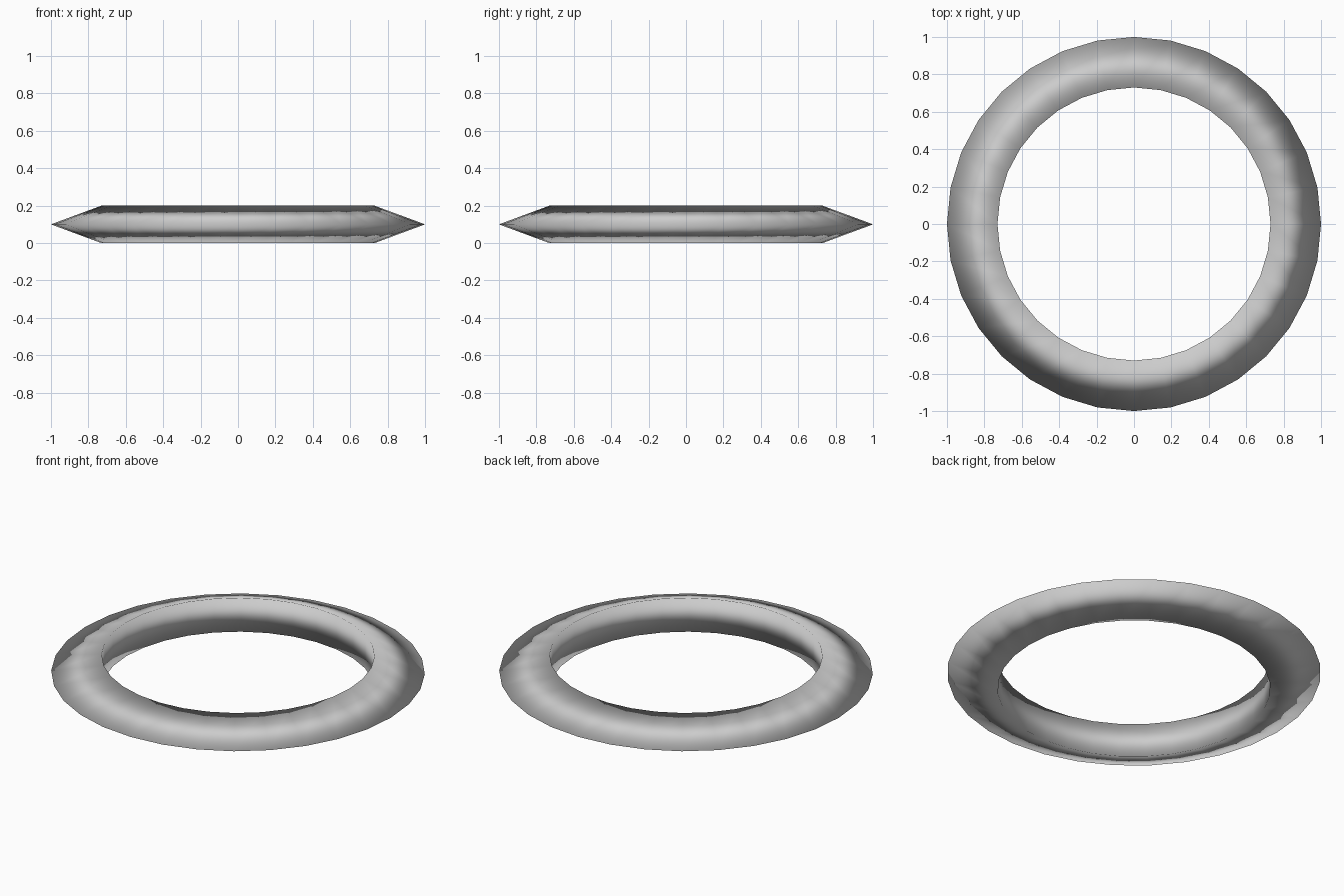
import bpy, bmesh, math

if "Cube" in bpy.data.objects:
    bpy.data.objects.remove(bpy.data.objects["Cube"])

SIDES = 32
# triangular cross-section (radius, height): sharp outer rim, upright inner wall
PROFILE = [(0.73, 0.003), (1.0, 0.103), (0.73, 0.203)]
PROFILE = [(r, z - 0.003) for r, z in PROFILE]

# ring: profile swept around the vertical axis
bm = bmesh.new()
loops = []
for i in range(SIDES):
    a = 2 * math.pi * i / SIDES
    loops.append([bm.verts.new((r * math.cos(a), r * math.sin(a), z)) for r, z in PROFILE])
for i in range(SIDES):
    cur, nxt = loops[i], loops[(i + 1) % SIDES]
    for j in range(3):
        k = (j + 1) % 3
        bm.faces.new((cur[j], nxt[j], nxt[k], cur[k])).smooth = True
bmesh.ops.recalc_face_normals(bm, faces=bm.faces[:])

mesh = bpy.data.meshes.new("ring")
bm.to_mesh(mesh)
bm.free()
bpy.context.collection.objects.link(bpy.data.objects.new("ring", mesh))
